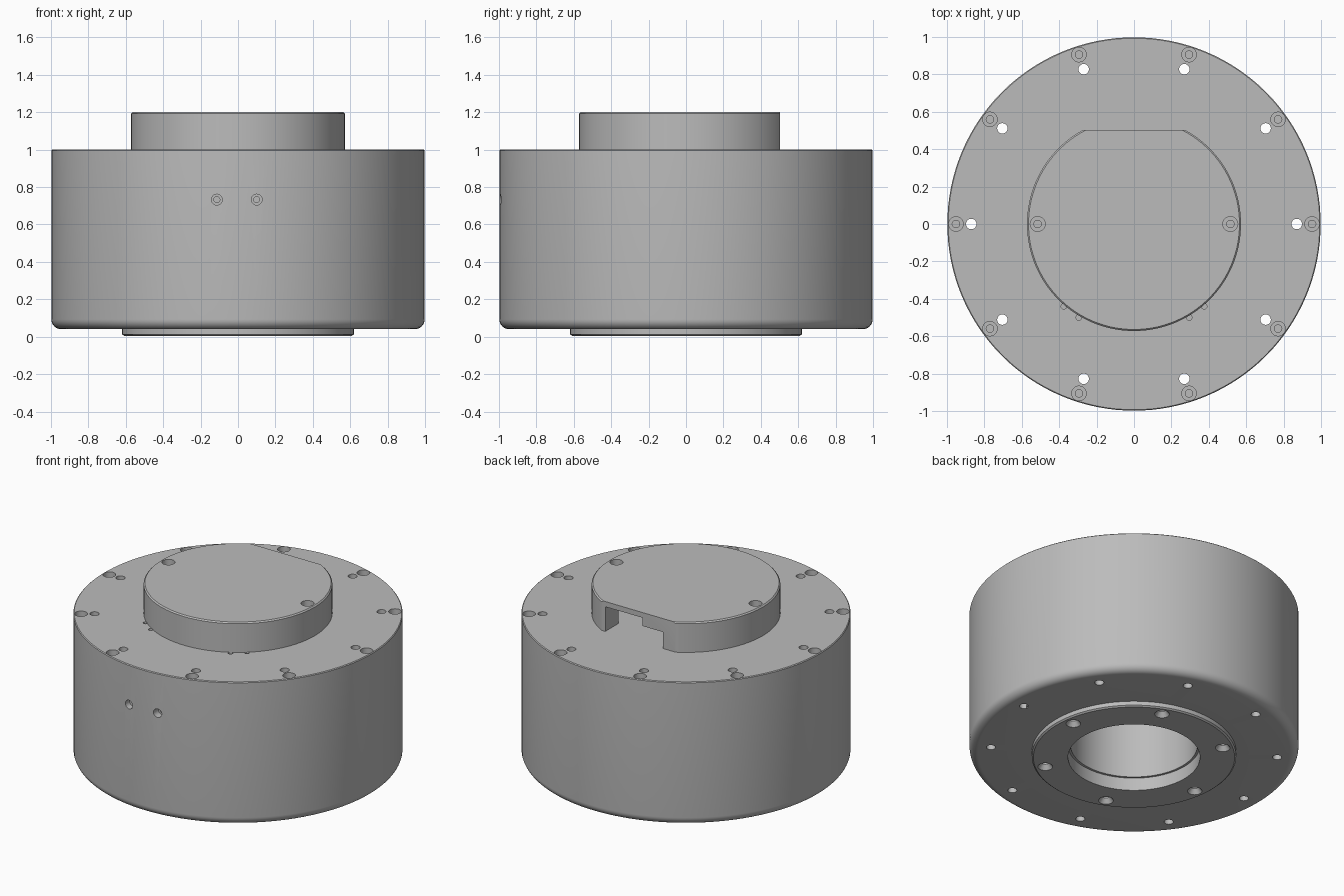
import bpy, bmesh
from math import sin, cos, pi, radians
from mathutils import Matrix, Vector

if "Cube" in bpy.data.objects:
    bpy.data.objects.remove(bpy.data.objects["Cube"])

grey = bpy.data.materials.new("satin_grey")
grey.use_nodes = True
grey.diffuse_color = (0.5, 0.5, 0.5, 1)
grey.node_tree.nodes["Principled BSDF"].inputs["Base Color"].default_value = (0.5, 0.5, 0.5, 1)


def add_lathe(bm, profile, segs, matrix=Matrix()):
    """Revolve a profile that starts and ends on the axis."""
    rings = []
    for r, z in profile:
        if r == 0:
            rings.append([bm.verts.new(matrix @ Vector((0, 0, z)))])
        else:
            rings.append([bm.verts.new(matrix @ Vector((r * cos(2 * pi * i / segs), r * sin(2 * pi * i / segs), z)))
                          for i in range(segs)])
    faces = []
    for a, b in zip(rings, rings[1:]):
        for i in range(segs):
            j = (i + 1) % segs
            quad = [a[i % len(a)], a[j % len(a)], b[j % len(b)], b[i % len(b)]]
            faces.append(bm.faces.new(list(dict.fromkeys(quad))))
    bmesh.ops.recalc_face_normals(bm, faces=faces)


def make_object(name, bm):
    mesh = bpy.data.meshes.new(name)
    bm.to_mesh(mesh)
    bm.free()
    mesh.materials.append(grey)
    obj = bpy.data.objects.new(name, mesh)
    bpy.context.collection.objects.link(obj)
    return obj


def lathe(name, profile, segs):
    bm = bmesh.new()
    add_lathe(bm, profile, segs)
    return make_object(name, bm)


def box(name, lo, hi):
    bm = bmesh.new()
    lo, hi = Vector(lo), Vector(hi)
    bmesh.ops.create_cube(bm, size=1, matrix=Matrix.Translation((lo + hi) / 2) @ Matrix.Diagonal((*(hi - lo), 1)))
    return make_object(name, bm)


def drills(name, profile, matrices):
    bm = bmesh.new()
    for m in matrices:
        add_lathe(bm, profile, 20, m)
    return make_object(name, bm)


def cut(target, cutter):
    cutter.hide_render = True
    mod = target.modifiers.new("cut", 'BOOLEAN')
    mod.operation = 'DIFFERENCE'
    mod.solver = 'EXACT'
    mod.object = cutter
    bpy.context.view_layer.objects.active = target
    bpy.ops.object.modifier_apply(modifier=mod.name)
    bpy.data.objects.remove(cutter)


def circle(radius, z, count, start=0):
    return [Matrix.Translation((radius * cos(a), radius * sin(a), z))
            for a in (radians(start) + 2 * pi * i / count for i in range(count))]


def smooth(obj):
    bpy.ops.object.select_all(action='DESELECT')
    obj.select_set(True)
    bpy.context.view_layer.objects.active = obj
    bpy.ops.object.shade_smooth_by_angle(angle=radians(30))


def counterbore(wide, narrow):
    return [(0, -0.14), (narrow, -0.14), (narrow, -0.05), (wide, -0.05), (wide, 0.05), (0, 0.05)]


# Drum housing: raised foot ring, rounded lower edge, blind bore with a ledge
fillet = [(0.945 + 0.053 * sin(a), 0.093 - 0.053 * cos(a)) for a in (pi / 2 * i / 8 for i in range(9))]
housing = lathe("housing", [(0, 0.96), (0.385, 0.96), (0.385, 0.09), (0.4, 0.09), (0.4, 0.005),
                            (0.61, 0.005), (0.62, 0.013), (0.62, 0.04)] + fillet +
                [(0.998, 0.995), (0.993, 1.0), (0, 1.0)], 128)

# Rim screws, through holes, foot ring screws
cut(housing, drills("rim_screw_cutter", counterbore(0.039, 0.02), circle(0.952, 1.0, 10)))
cut(housing, drills("through_hole_cutter", [(0, -0.1), (0.028, -0.1), (0.028, 1.1), (0, 1.1)],
                    circle(0.87, 0, 10)))
flip = Matrix.Rotation(pi, 4, 'X')
cut(housing, drills("foot_screw_cutter",
                    [(0, -0.15), (0.022, -0.15), (0.022, -0.03), (0.045, 0), (0.045, 0.004), (0, 0.004)],
                    [m @ flip for m in circle(0.55, 0.005, 6, 8)]))

# Pair of side screws and small locating holes beside the cap
tilt = Matrix.Rotation(pi / 2, 4, 'X')
cut(housing, drills("side_screw_cutter", counterbore(0.029, 0.016),
                    [Matrix.Translation((x, -0.995, 0.733)) @ tilt for x in (-0.113, 0.1)]))
cut(housing, drills("locating_hole_cutter", [(0, -0.03), (0.015, -0.03), (0.015, 0.03), (0, 0.03)],
                    [Matrix.Translation((s * x, y, 1.0)) for s in (-1, 1) for x, y in ((0.295, -0.5), (0.375, -0.44))]))
smooth(housing)

# Cap: chamfered disc with a flat back, hollow inside and open at the flat
cap = lathe("cap", [(0, 1.0), (0.572, 1.0), (0.572, 1.192), (0.564, 1.2), (0, 1.2)], 128)
cut(cap, box("flat_cutter", (-1, 0.502, 0.9), (1, 1, 1.3)))
cut(cap, lathe("pocket_cutter", [(0, 0.9), (0.44, 0.9), (0.44, 1.16), (0, 1.16)], 96))
cut(cap, box("wide_notch_cutter", (-0.18, 0.2, 0.9), (0.246, 0.7, 1.11)))
cut(cap, box("tall_notch_cutter", (-0.03, 0.2, 0.9), (0.246, 0.7, 1.165)))
cut(cap, drills("cap_screw_cutter", counterbore(0.04, 0.02), circle(0.515, 1.2, 2)))
smooth(cap)
